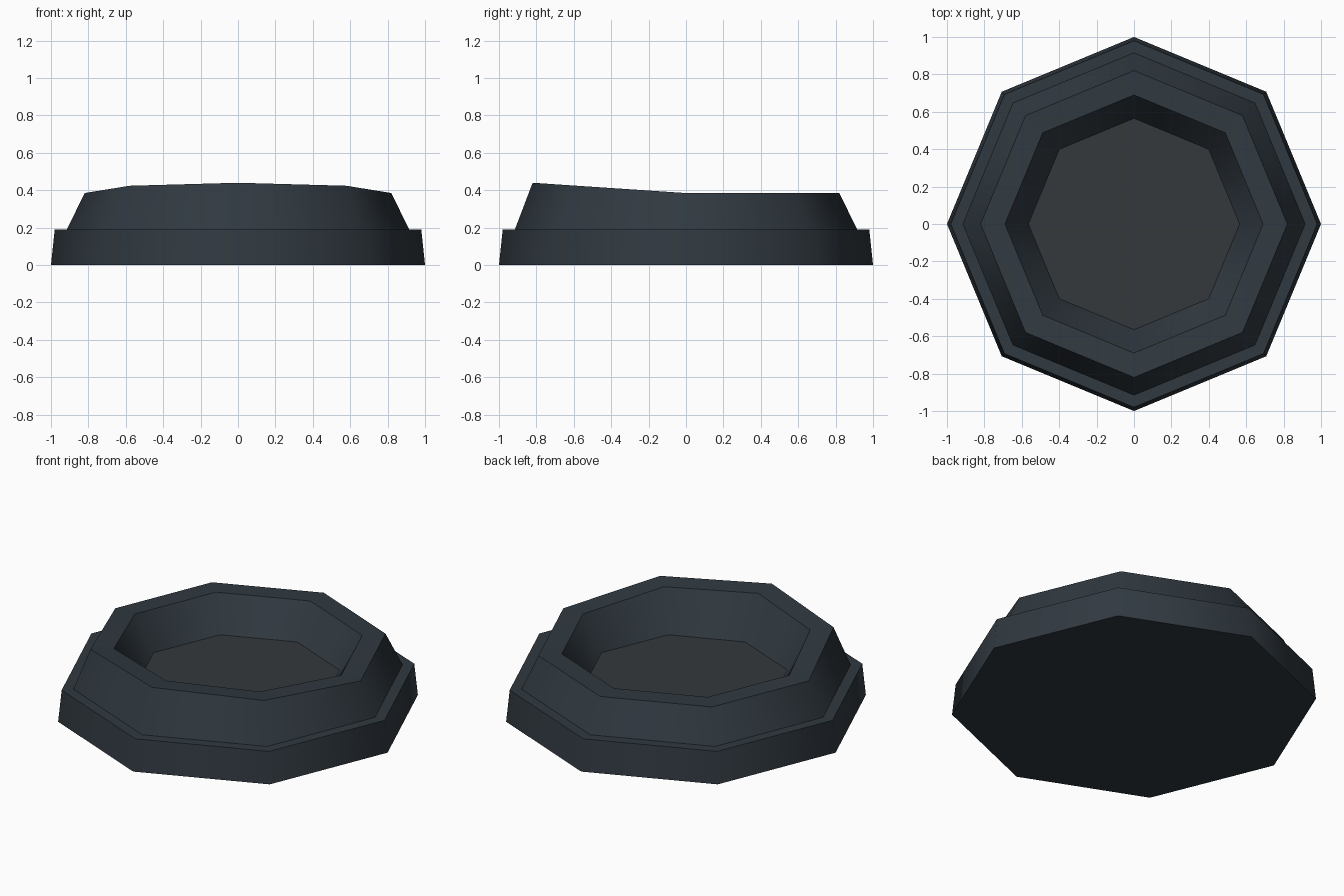
import bpy, bmesh, math

if "Cube" in bpy.data.objects:
    bpy.data.objects.remove(bpy.data.objects["Cube"])

# Colours
def material(name, rgb):
    m = bpy.data.materials.new(name)
    m.diffuse_color = (*rgb, 1)
    m.use_nodes = True
    m.node_tree.nodes["Principled BSDF"].inputs["Base Color"].default_value = m.diffuse_color
    return m

slate = material("dark_slate", (0.030, 0.041, 0.052))
floor_grey = material("dark_grey", (0.033, 0.040, 0.046))

# (radius, height, rises toward the front)
profile = [(1.0, 0.0, False), (0.98, 0.19, False), (0.915, 0.19, False),
           (0.82, 0.385, True), (0.69, 0.385, True), (0.565, 0.185, False)]
SIDES = 8

bm = bmesh.new()
rings = []
for r, z, rises in profile:
    ring = []
    for i in range(SIDES):
        a = math.tau * i / SIDES
        x, y = r * math.cos(a), r * math.sin(a)
        ring.append(bm.verts.new((x, y, z + (0.067 * max(0, -y) if rises else 0))))
    rings.append(ring)

# Stepped walls, rim and recess
for low, high in zip(rings, rings[1:]):
    for i in range(SIDES):
        j = (i + 1) % SIDES
        bm.faces.new((low[i], low[j], high[j], high[i]))

# Underside and recessed floor
bm.faces.new(rings[0][::-1])
bm.faces.new(rings[-1]).material_index = 1

# Smooth round each band, sharp between bands
for f in bm.faces:
    f.smooth = True
for ring in rings:
    for i in range(SIDES):
        bm.edges.get((ring[i], ring[(i + 1) % SIDES])).smooth = False

mesh = bpy.data.meshes.new("octagonal_base")
bm.to_mesh(mesh)
bm.free()
mesh.materials.append(slate)
mesh.materials.append(floor_grey)
bpy.context.collection.objects.link(bpy.data.objects.new("octagonal_base", mesh))
